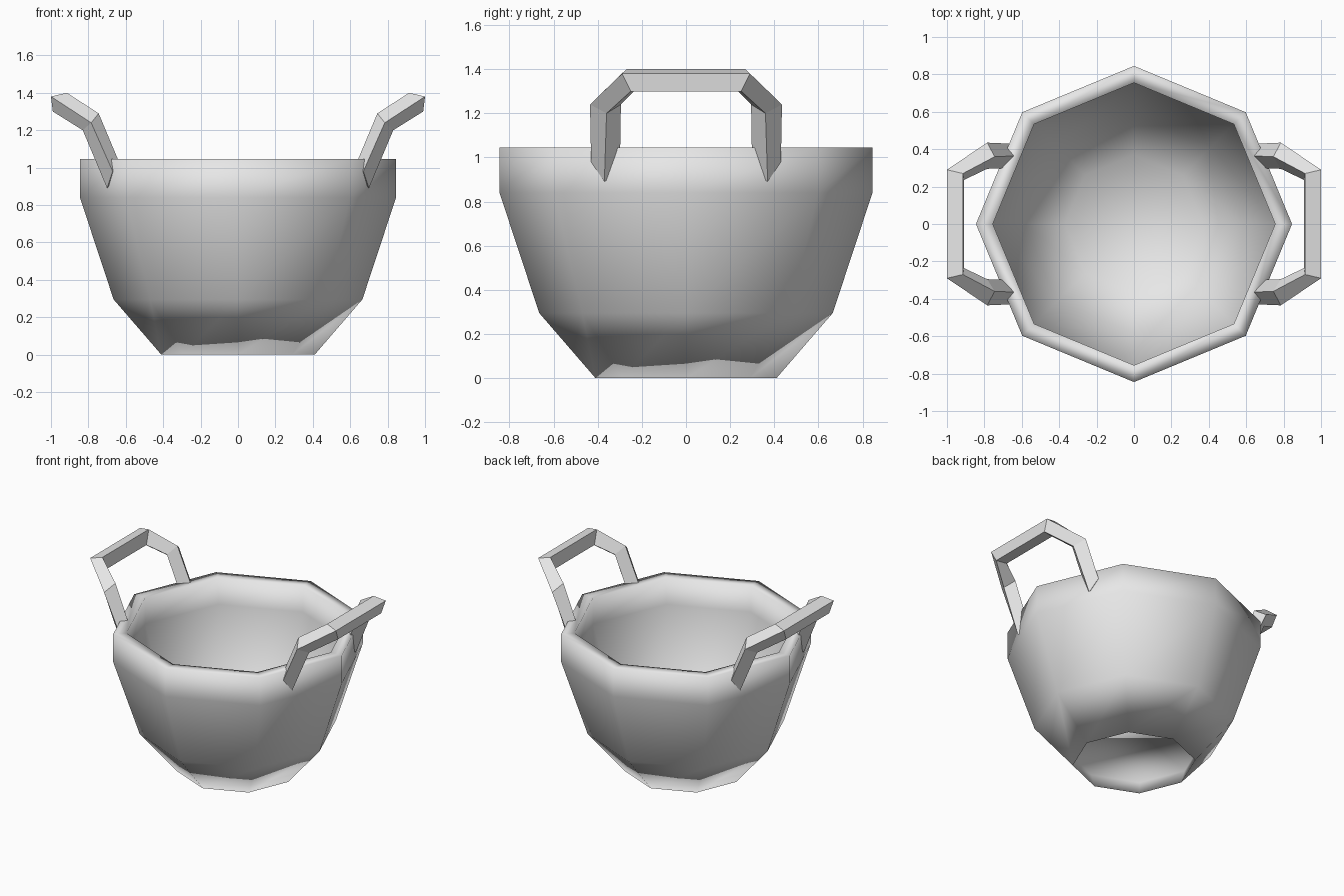
import bpy
import bmesh
from math import cos, sin, pi
from mathutils import Vector

cube = bpy.data.objects.get("Cube")
if cube:
    bpy.data.objects.remove(cube, do_unlink=True)

grey = bpy.data.materials.new("light_grey")
grey.use_nodes = True
colour = (0.8, 0.8, 0.8, 1.0)
grey.diffuse_color = colour
grey.node_tree.nodes["Principled BSDF"].inputs["Base Color"].default_value = colour


def loft(name, rings, closed_loop, cap_ends, smooth):
    """Skin a list of equal-length rings of points into one object."""
    bm = bmesh.new()
    loops = [[bm.verts.new(p) for p in ring] for ring in rings]
    pairs = list(zip(loops, loops[1:]))
    if closed_loop:
        pairs.append((loops[-1], loops[0]))
    for a, b in pairs:
        n = len(a)
        for i in range(n):
            j = (i + 1) % n
            bm.faces.new((a[i], a[j], b[j], b[i]))
    if cap_ends:
        bm.faces.new(loops[0])
        bm.faces.new(loops[-1])
    bmesh.ops.recalc_face_normals(bm, faces=bm.faces)
    for f in bm.faces:
        f.smooth = smooth
    mesh = bpy.data.meshes.new(name)
    bm.to_mesh(mesh)
    bm.free()
    mesh.materials.append(grey)
    obj = bpy.data.objects.new(name, mesh)
    bpy.context.collection.objects.link(obj)
    return obj


def octagon(r, z):
    return [(r * cos(i * pi / 4), r * sin(i * pi / 4), z) for i in range(8)]


# Bowl: recessed underside, outer wall, rim, inner wall and floor
profile = [(0.44, 0.10), (0.41, 0.0), (0.665, 0.295), (0.845, 0.84),
           (0.845, 1.045), (0.755, 1.045), (0.755, 0.85), (0.585, 0.34),
           (0.37, 0.12)]
loft("bowl", [octagon(r, z) for r, z in profile], False, True, True)

# Handles: diamond section swept from the wall to an outward-leaning grip
foot = [(0.615, 0.365, 0.98), (0.67, 0.43, 0.98), (0.70, 0.37, 0.89), (0.66, 0.30, 0.93)]
elbow = [(0.745, 0.36, 1.29), (0.785, 0.435, 1.24), (0.83, 0.36, 1.20), (0.785, 0.295, 1.24)]
corner = [(0.915, 0.27, 1.40), (1.0, 0.29, 1.38), (0.99, 0.25, 1.30), (0.91, 0.235, 1.30)]
half = [foot, elbow, corner]

for name, side in (("left_handle", 1), ("right_handle", -1)):
    rings = [[Vector((side * x, y, z)) for x, y, z in ring] for ring in half]
    rings += [[Vector((p.x, -p.y, p.z)) for p in ring] for ring in reversed(rings)]
    loft(name, rings, False, True, False)
